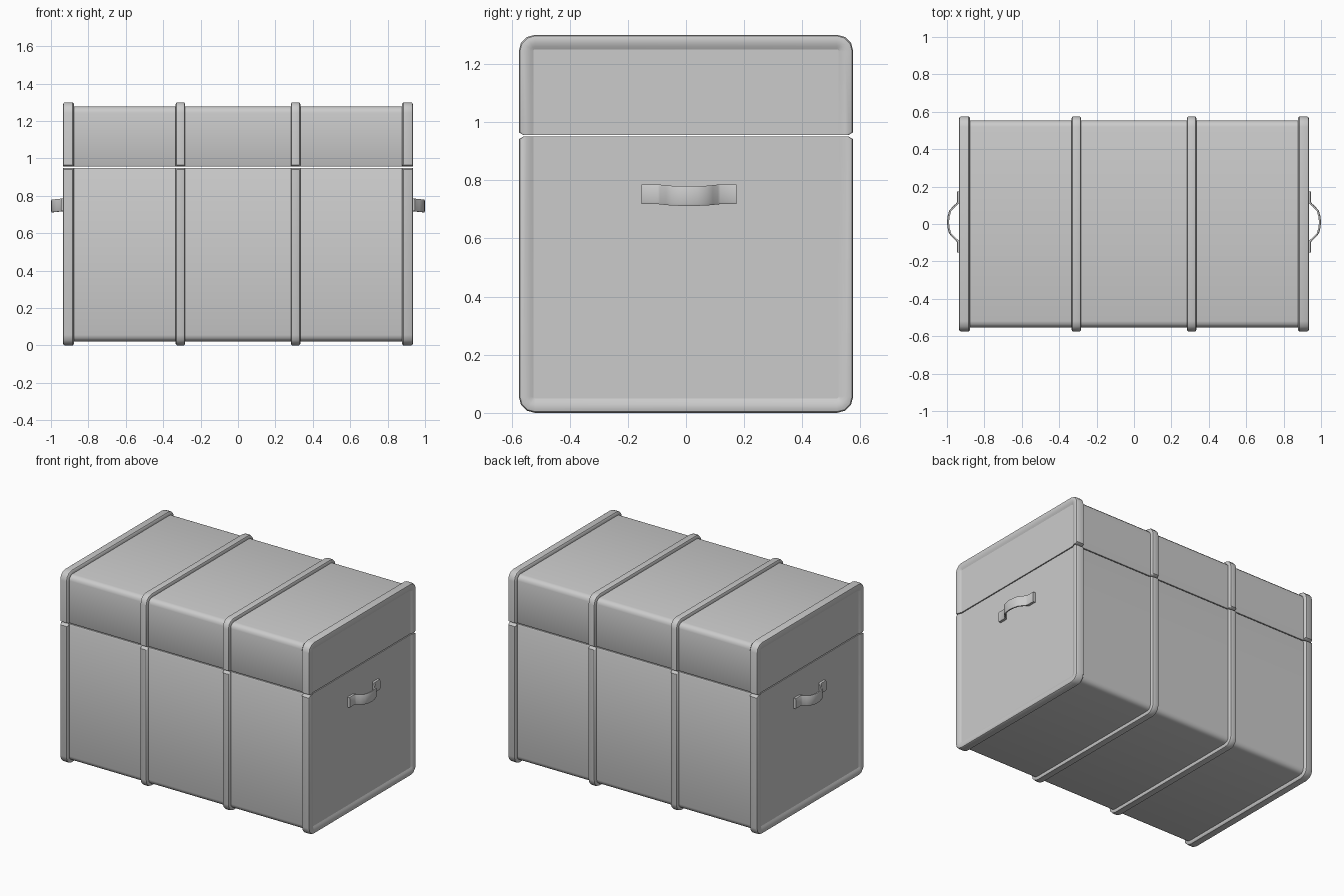
import bpy, bmesh
from math import sin, cos, pi, radians

if "Cube" in bpy.data.objects:
    bpy.data.objects.remove(bpy.data.objects["Cube"])

HALF_Y, Z_LOW, Z_HIGH = 0.553, 0.022, 1.278   # shell cross-section
CORNER, SEAM = 0.034, 0.953


def u_path(off, lid, taper):
    """U-shaped outline (y, z) pushed out by off, opening at the seam."""
    s = 1 if lid else -1
    seam = SEAM + s * 0.003
    cz = Z_HIGH - CORNER if lid else Z_LOW + CORNER
    y, r = HALF_Y + off, CORNER + off
    half = [(y - taper, seam), (y, seam + s * 0.009)]
    for i in range(4):
        a = i * pi / 6
        half.append((HALF_Y - CORNER + r * cos(a), cz + s * r * sin(a)))
    return half + [(-py, pz) for py, pz in reversed(half)]


def finish(name, bm):
    bmesh.ops.recalc_face_normals(bm, faces=bm.faces[:])
    mesh = bpy.data.meshes.new(name)
    bm.to_mesh(mesh)
    bm.free()
    ob = bpy.data.objects.new(name, mesh)
    bpy.context.collection.objects.link(ob)
    bpy.ops.object.select_all(action='DESELECT')
    ob.select_set(True)
    bpy.context.view_layer.objects.active = ob
    bpy.ops.object.shade_smooth_by_angle(angle=radians(42))
    return ob


def shell(name, lid):
    bm = bmesh.new()
    path = u_path(0, lid, 0.004)
    a, b = [[bm.verts.new((x, y, z)) for y, z in path] for x in (-0.926, 0.926)]
    n = len(path)
    for i in range(n):
        j = (i + 1) % n
        bm.faces.new((a[i], a[j], b[j], b[i]))
    bm.faces.new(a)
    bm.faces.new(b)
    return finish(name, bm)


def band(name, section, lid):
    """Sweep a closed section of (x, outward offset) points along the U."""
    bm = bmesh.new()
    cols = [[bm.verts.new((x, y, z)) for y, z in u_path(o, lid, max(0, o) * 0.7)]
            for x, o in section]
    m, n = len(cols), len(cols[0])
    for j in range(m):
        p, q = cols[j], cols[(j + 1) % m]
        for i in range(n - 1):
            bm.faces.new((p[i], p[i + 1], q[i + 1], q[i]))
    bm.faces.new([c[0] for c in cols])
    bm.faces.new([c[-1] for c in cols])
    return finish(name, bm)


def handle(name, side):
    """Bowed leather strap with flat feet."""
    # y, outer x, thickness, z shift
    half = [(0.163, 0.946, 0.019, 0.002), (0.108, 0.946, 0.019, 0.002),
            (0.100, 0.951, 0.016, 0.001), (0.082, 0.970, 0.014, -0.001),
            (0.060, 0.989, 0.012, -0.003), (0.030, 0.997, 0.011, -0.004)]
    pts = half + [(0, 1.0, 0.011, -0.004)] + [(-y, x, t, d) for y, x, t, d in reversed(half)]
    bm = bmesh.new()
    rings = []
    for y, x, t, d in pts:
        ring = [(x - t, -0.034), (x - 0.003, -0.034), (x, -0.026),
                (x, 0.026), (x - 0.003, 0.034), (x - t, 0.034)]
        rings.append([bm.verts.new((side * px, y + 0.01, 0.75 + pz + d)) for px, pz in ring])
    for p, q in zip(rings, rings[1:]):
        for i in range(6):
            j = (i + 1) % 6
            bm.faces.new((p[i], p[j], q[j], q[i]))
    bm.faces.new(rings[0])
    bm.faces.new(rings[-1])
    return finish(name, bm)


MIDDLE = [(-0.025, -0.004), (-0.025, 0.013), (-0.021, 0.020), (-0.014, 0.022),
          (0.014, 0.022), (0.021, 0.020), (0.025, 0.013), (0.025, -0.004)]
RIM = [(0.878, -0.004), (0.878, 0.015), (0.884, 0.022), (0.926, 0.022),
       (0.933, 0.018), (0.936, 0.008), (0.935, -0.006), (0.931, -0.018),
       (0.925, -0.030), (0.915, -0.030), (0.915, -0.004)]

for lid, part in ((False, "body"), (True, "lid")):
    # main box halves
    shell("trunk_" + part, lid)
    for side, label in ((-1, "left"), (1, "right")):
        # slats around the middle and rims at the ends
        band(f"{part}_band_{label}", [(side * 0.308 + x, o) for x, o in MIDDLE], lid)
        band(f"{part}_rim_{label}", [(side * x, o) for x, o in RIM], lid)

# carrying handles
handle("handle_left", -1)
handle("handle_right", 1)
